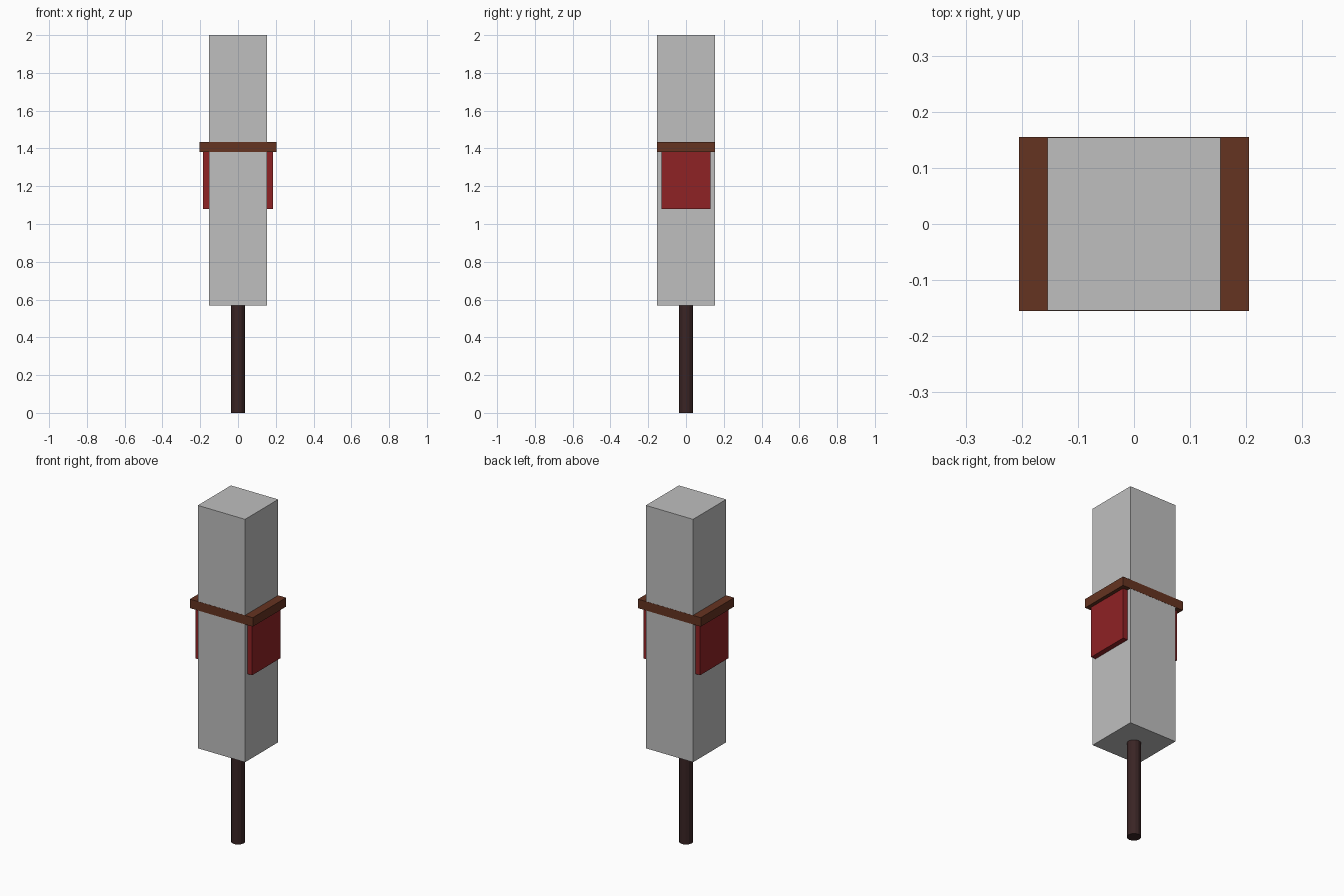
import bpy
from mathutils import Vector

cube = bpy.data.objects.get("Cube")
if cube:
    bpy.data.objects.remove(cube, do_unlink=True)


def material(name, rgb):
    m = bpy.data.materials.new(name)
    m.use_nodes = True
    color = (*rgb, 1)
    m.diffuse_color = color
    m.node_tree.nodes["Principled BSDF"].inputs["Base Color"].default_value = color
    return m


def box(name, low, high, mat):
    low, high = Vector(low), Vector(high)
    bpy.ops.mesh.primitive_cube_add(size=1)
    ob = bpy.context.object
    ob.name = name
    for v in ob.data.vertices:
        v.co = (low + high) / 2 + v.co * (high - low)
    ob.data.materials.append(mat)
    return ob


grey = material("light grey", (0.52, 0.52, 0.52))
brown = material("wood brown", (0.13, 0.033, 0.015))
red = material("deep red", (0.275, 0.016, 0.018))
dark = material("dark wood", (0.042, 0.018, 0.018))

HALF = 0.154      # half width of the block
BASE = 0.568      # underside of the block
BAR_LOW, BAR_HIGH = 1.381, 1.434

# Square block
box("block", (-HALF, -HALF, BASE), (HALF, HALF, 2), grey)

# Crossbar, a hair proud of the block so that it shows on front and back
proud = HALF + 0.0008
box("crossbar", (-0.205, -proud, BAR_LOW), (0.205, proud, BAR_HIGH), brown)

# Hanging panels under the crossbar ends
for side, x0, x1 in (("left", HALF, 0.184), ("right", -0.184, -HALF)):
    box(side + "_panel", (x0, -0.131, 1.08), (x1, 0.131, BAR_LOW), red)

# Round post
bpy.ops.mesh.primitive_cylinder_add(vertices=12, radius=0.038, depth=BASE,
                                    location=(0, 0, BASE / 2))
post = bpy.context.object
post.name = "post"
post.data.materials.append(dark)
